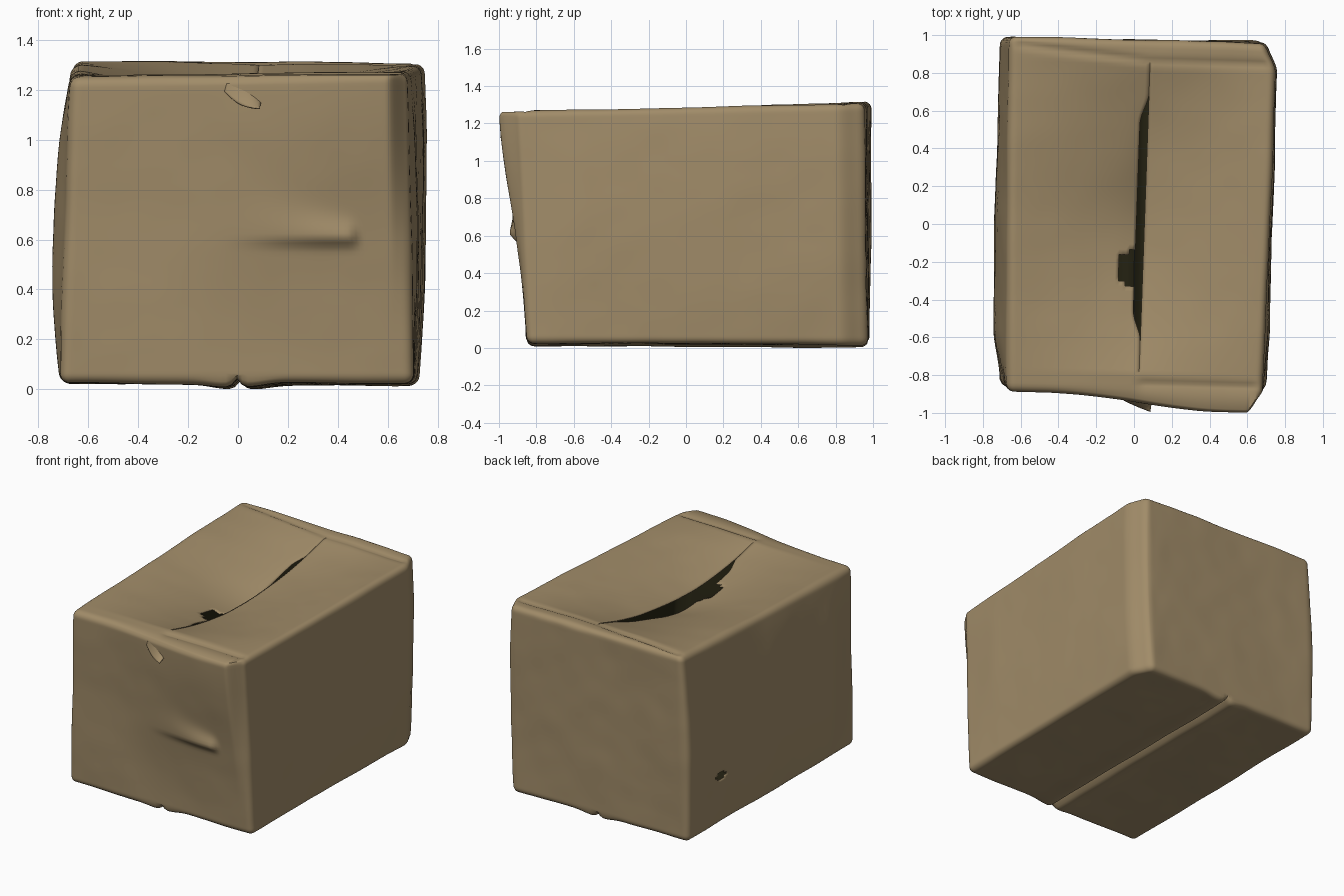
import bpy, bmesh, math
from mathutils import Vector, noise

old = bpy.data.objects.get("Cube")
if old:
    bpy.data.objects.remove(old, do_unlink=True)


def material(name, rgb):
    m = bpy.data.materials.new(name)
    m.use_nodes = True
    m.diffuse_color = (*rgb, 1)
    bsdf = next(n for n in m.node_tree.nodes if n.type == 'BSDF_PRINCIPLED')
    bsdf.inputs["Base Color"].default_value = (*rgb, 1)
    bsdf.inputs["Roughness"].default_value = 0.9
    return m


cardboard = material("cardboard brown", (0.355, 0.261, 0.14))
shadow = material("dark inside", (0.018, 0.016, 0.006))


def add_object(name, bm, thickness, mats):
    mesh = bpy.data.meshes.new(name)
    bm.to_mesh(mesh)
    bm.free()
    ob = bpy.data.objects.new(name, mesh)
    bpy.context.collection.objects.link(ob)
    for m in mats:
        mesh.materials.append(m)
    bpy.ops.object.select_all(action='DESELECT')
    ob.select_set(True)
    bpy.context.view_layer.objects.active = ob
    bpy.ops.object.shade_smooth_by_angle(angle=math.radians(45))
    wall = ob.modifiers.new("wall", 'SOLIDIFY')
    wall.thickness = thickness
    wall.offset = -1
    wall.material_offset = len(mats) - 1


def bell(x, centre, width):
    return math.exp(-((x - centre) / width) ** 2)


def step(a, b, x):
    t = min(max((x - a) / (b - a), 0), 1)
    return t * t * (3 - 2 * t)


# Leaning box corners, keyed by side (x, y, z)
CORNERS = {
    (-1, -1, -1): (-0.715, -0.85, 0.03), (1, -1, -1): (0.705, -0.85, 0.03),
    (-1, 1, -1): (-0.70, 0.98, 0.03), (1, 1, -1): (0.725, 0.97, 0.02),
    (-1, -1, 1): (-0.67, -0.885, 1.255), (1, -1, 1): (0.68, -0.92, 1.275),
    (-1, 1, 1): (-0.66, 0.995, 1.325), (1, 1, 1): (0.755, 0.955, 1.315),
}
HALF = Vector((0.72, 0.95, 0.64))
RADIUS = 0.04
SEAM_END = 0.88


def hull(p):
    """Round the cube's edges, then lean it; returns place, normal and unit place."""
    q = Vector(a * h for a, h in zip(p, HALF))
    core = Vector(max(-h + RADIUS, min(h - RADIUS, a)) for a, h in zip(q, HALF))
    n = (q - core).normalized()
    q = core + n * RADIUS
    q = Vector(a / h for a, h in zip(q, HALF))
    out = Vector()
    for key, corner in CORNERS.items():
        weight = math.prod((1 + k * a) / 2 for k, a in zip(key, q))
        out += weight * Vector(corner)
    return out, n, q


def crumple(p, side):
    pos, n, q = hull(p)
    u, v, w = q
    # General waviness
    pos += n * (noise.noise(pos * 2.2) * 0.008 + noise.noise(pos * 6) * 0.002)
    # Blunted back corner
    pos.x -= 0.055 * step(0.83, 1, v) * step(0.6, 1, u)
    # Swollen walls
    if n.x < -0.3:
        pos.x -= 0.05 * (1 - w * w) * (1 - 0.6 * max(v, 0)) * step(-1.02, -0.65, v)
    if n.x > 0.3:
        pos.x += 0.018 * (1 - w * w) * step(-1.02, -0.6, v)
    if n.y < -0.3:
        # Lip leaning out towards the upper +x corner
        pos.y -= 0.085 * step(-0.7, 0.75, u) * step(-0.8, 1, w) * step(0.99, 0.87, u)
        # Pushed-out ridge
        along = step(-0.1, 0.4, pos.x) * step(0.5, 0.44, pos.x)
        dz = pos.z - 0.615
        pos.y -= 0.035 * along * bell(dz, 0, 0.14 - 0.2 * pos.x if dz > 0 else 0.03)
    # Sagging top flaps, the -x one lower around the tear
    if n.z > 0.3:
        hold = max(1 - (v / SEAM_END) ** 2, 0)
        near = 1 - abs(u)
        pos.x += (0.03 + 0.012 * v) * near
        sag = 0.12
        if side < 0:
            sag += 0.01 + 0.06 * bell(v, 0, 0.38)
            pos.x -= 0.042 * step(0.38, 0.65, hold) * near ** 5
        pos.z -= sag * hold * near ** 1.2
        # Creases at the flap ends
        inside = step(1, 0.9, abs(u))
        pos.z -= 0.012 * bell(v, 0.88 + 0.08 * max(-u, 0), 0.02) * inside
        pos.z -= 0.012 * bell(v, -0.94, 0.02) * inside * step(-0.05, 0.05, u)
    # Bottom flaps meeting in a groove
    if n.z < -0.3:
        pos.z += 0.028 * bell(u, 0, 0.025)
        pos.z -= 0.015 * bell(abs(u), 0.07, 0.12)
    return pos


# Carton: finely divided cube, tighter towards its edges
bm = bmesh.new()
bmesh.ops.create_cube(bm, size=2)
bmesh.ops.subdivide_edges(bm, edges=bm.edges[:], cuts=79, use_grid_fill=True)
for v in bm.verts:
    v.co = Vector(0.6 * a + 0.4 * math.sin(a * math.pi / 2) for a in v.co)

# Slit between the top flaps
slit = [e for e in bm.edges if all(
    abs(v.co.x) < 1e-4 and v.co.z > 0.999 and abs(v.co.y) < SEAM_END for v in e.verts)]
bmesh.ops.split_edges(bm, edges=slit)


# Torn notch in one flap and a small puncture in the -x wall
def torn(c):
    notch = c.z > 0.999 and -0.165 < c.x < 0 and abs(c.y + 0.29) < 0.11 + 0.3 * c.x
    hole = c.x < -0.999 and ((c.y - 0.62) / 0.055) ** 2 + ((c.z + 0.46) / 0.05) ** 2 < 1
    return notch or hole


bmesh.ops.delete(bm, geom=[f for f in bm.faces if torn(f.calc_center_median())],
                 context='FACES')

placed = []
for v in bm.verts:
    side = sum(f.calc_center_median().x for f in v.link_faces)
    placed.append(crumple(v.co, side))
floor = min(p.z for p in placed)
for v, p in zip(bm.verts, placed):
    v.co = p - Vector((0, 0, floor))
add_object("carton", bm, 0.008, [cardboard, shadow])

# Curled scrap of torn paper on the front, held along its upper edge
bm = bmesh.new()
bmesh.ops.create_grid(bm, x_segments=14, y_segments=6, size=1)
for v in bm.verts:
    t, s = (v.co.x + 1) / 2, v.co.y
    width = 0.008 + 0.025 * math.sin(math.pi * min(t * 0.85 + 0.1, 1))
    lift = 0.06 * t * (0.6 - 0.4 * s)
    v.co = Vector((-0.05 + 0.14 * t + 0.3 * width * s,
                   -0.935 - lift,
                   1.21 - 0.07 * t + width * s))
add_object("torn_scrap", bm, 0.006, [cardboard])
